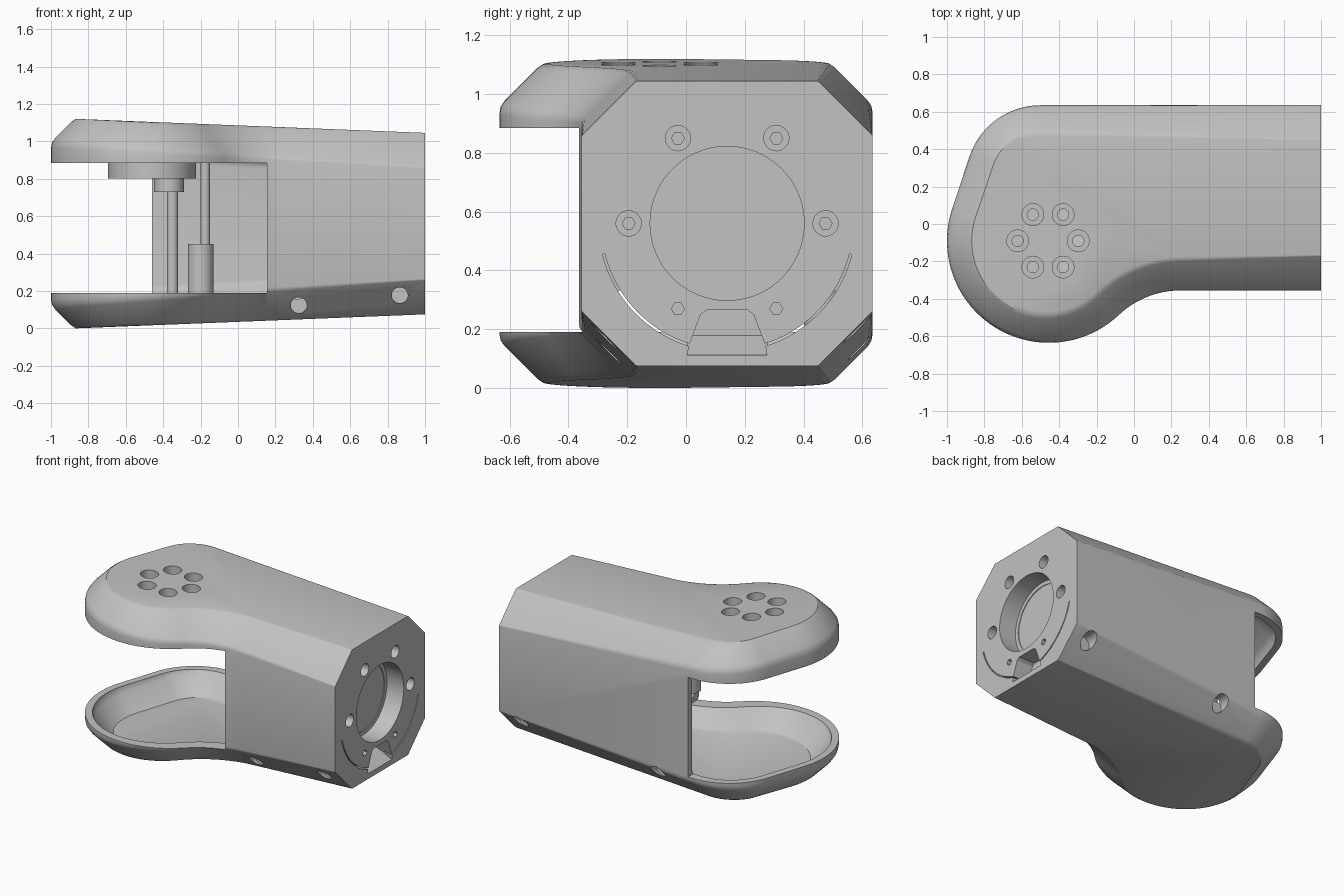
import bpy, bmesh
from math import sin, cos, radians
from mathutils import Vector

cube = bpy.data.objects.get("Cube")
if cube:
    bpy.data.objects.remove(cube, do_unlink=True)

grey = bpy.data.materials.new("satin_grey")
grey.use_nodes = True
COLOR = (0.54, 0.54, 0.54, 1)
grey.diffuse_color = COLOR
grey.node_tree.nodes["Principled BSDF"].inputs["Base Color"].default_value = COLOR


def loft(name, rings):
    """Closed solid through rings of equal point count."""
    bm = bmesh.new()
    loops = [[bm.verts.new(p) for p in ring] for ring in rings]
    n = len(loops[0])
    for a, b in zip(loops, loops[1:]):
        for i in range(n):
            j = (i + 1) % n
            bm.faces.new((a[i], a[j], b[j], b[i]))
    bm.faces.new(loops[0])
    bm.faces.new(loops[-1])
    bmesh.ops.recalc_face_normals(bm, faces=bm.faces)
    mesh = bpy.data.meshes.new(name)
    bm.to_mesh(mesh)
    bm.free()
    obj = bpy.data.objects.new(name, mesh)
    bpy.context.collection.objects.link(obj)
    mesh.materials.append(grey)
    return obj


def rod(name, a, b, r, n=40):
    a, b = Vector(a), Vector(b)
    q = (b - a).to_track_quat('Z', 'Y')
    ring = [q @ Vector((r * cos(radians(360 * i / n)), r * sin(radians(360 * i / n)), 0))
            for i in range(n)]
    return loft(name, [[a + p for p in ring], [b + p for p in ring]])


def box(name, x, y, z):
    return loft(name, [[(x[i], y[j], h) for i, j in ((0, 0), (1, 0), (1, 1), (0, 1))] for h in z])


def cut(cutter, *targets):
    cutter.hide_render = True
    for obj in targets:
        mod = obj.modifiers.new("cut", 'BOOLEAN')
        mod.operation = 'DIFFERENCE'
        mod.solver = 'EXACT'
        mod.object = cutter
        with bpy.context.temp_override(object=obj, active_object=obj, selected_objects=[obj]):
            bpy.ops.object.modifier_apply(modifier=mod.name)
    bpy.data.objects.remove(cutter, do_unlink=True)


# Plan outline: straight arm, concave neck, round head, angled side, rear corner
def floor_z(x):
    return 0.04 * (x + 0.87)


def chamfer(x):
    return 0.158 + 0.028 * x


def edge_profile(x):
    """(inset, height) from floor to side wall: a chamfer whose soft edges fade toward the arm end."""
    c, f = chamfer(x), 0.004 + 0.013 * (1 - x)
    half = [(c + f, 0), (c + 0.075 * f, 0.175 * f), (c - 0.7 * f, 0.7 * f)]
    return half + [(h, i) for i, h in half[::-1]]


def outline(end, wall, step):
    pts = []

    def place(x, px, py, nx, ny):
        inset, height = edge_profile(x)[step]
        d = inset + wall
        qx = px + nx * d
        pts.append((qx, py + ny * d, floor_z(qx if step == 0 else x) + height + wall))

    def arc(cx, cy, r, a0, a1, n, side, first=0):
        for i in range(first, n + 1):
            a = radians(a0 + (a1 - a0) * i / n)
            x = cx + r * cos(a)
            place(x, x, cy + r * sin(a), side * cos(a), side * sin(a))

    place(end, end, -0.355, 0, 1)
    arc(0.25, -0.8376, 0.4826, 90, 133.32, 16, 1)
    arc(-0.455, -0.09, 0.545, -46.68, -198.35, 44, -1, 1)
    arc(-0.5, 0.235, 0.4, 161.65, 90, 20, -1)
    place(end, end, 0.635, 0, -1)
    return pts


def shell(name, end, wall):
    lower = [outline(end, wall, step) for step in range(6)]
    upper = [[(x, y, 1.12 - z) for x, y, z in ring] for ring in lower[::-1]]
    return loft(name, lower + upper)


# Hollow housing with the open jaw at the head
housing = shell("arm_housing", 1, 0)
cut(shell("cavity", 0.82, 0.045), housing)
cut(box("jaw_gap", (-1.3, -0.46), (-1, 1), (0.19, 0.885)), housing)
cut(box("front_opening", (-0.5, 0.155), (-1, 0.3), (0.19, 0.885)), housing)

# Hub below the upper head, with six counterbored bolt holes
HX, HY = -0.46, -0.09
hub = rod("pivot_hub", (HX, HY, 0.80), (HX, HY, 1.08), 0.235, 64)
for i in range(6):
    a = radians(60 * i)
    x, y = HX + 0.162 * cos(a), HY + 0.162 * sin(a)
    cut(rod("counterbore", (x, y, 0.99), (x, y, 1.3), 0.058), housing, hub)
    cut(rod("bolt_hole", (x, y, 0.7), (x, y, 1.02), 0.03), hub)

# End plate: stepped bore and bolt recesses
CY, CZ = 0.14, 0.56
cut(rod("bore", (0.87, CY, CZ), (1.1, CY, CZ), 0.262, 80), housing)
cut(rod("inner_bore", (0.865, CY, CZ), (0.9, CY, CZ), 0.235, 80), housing)
for i in range(6):
    a = radians(60 * i)
    y, z = CY + 0.335 * cos(a), CZ + 0.335 * sin(a)
    if i < 4:
        cut(rod("bolt_recess", (0.93, y, z), (1.1, y, z), 0.043), housing)
    cut(rod("hex_socket", (0.88, y, z), (1.1, y, z), 0.022, 6), housing)

# Cable notch with a ramped floor
half = [(0.135, 0.112), (0.13, 0.145), (0.09, 0.25), (0.07, 0.265)]
profile = [(CY + y, z) for y, z in half] + [(CY - y, z) for y, z in half[::-1]]
cut(loft("notch", [[(x, y, z) for y, z in profile] for x in (0.875, 1.1)]), housing)
ramp = loft("notch_ramp", [[(0.995, y, 0.107), (0.865, y, 0.107), (0.865, y, 0.185)]
                           for y in (CY - 0.137, CY + 0.137)])


# Curved slot below the bore, deeper in its middle stretch, on each side of the notch
def slot(depth, a0, a1):
    angles = [radians(a0 + (a1 - a0) * i / 24) for i in range(25)]
    ring = [(r, a) for r, seq in ((0.429, angles), (0.437, angles[::-1])) for a in seq]
    return loft("slot", [[(x, CY + r * cos(a), CZ + r * sin(a)) for r, a in ring]
                         for x in (1 - depth, 1.1)])


for start, deep, stop in ((-14, -32, -73), (-166, -148, -107)):
    cut(slot(0.05, start, stop), housing)
    cut(slot(0.25, deep, stop), housing)

# Screw holes running straight in from the lower chamfers: lower in front, higher behind
for x, z, r, side in ((0.325, 0.123, 0.043, 1), (0.865, 0.176, 0.043, 1),
                      (-0.205, 0.145, 0.05, -1), (0.865, 0.205, 0.05, -1)):
    wall = 0.14 - side * (0.495 - chamfer(x) + z - floor_z(x))
    cut(rod("side_hole", (x, wall - 0.2 * side, z), (x, wall + 0.055 * side, z), r), housing)

# Posts inside along the rear wall
parts = [housing, hub, ramp,
         rod("thick_post", (-0.2, 0.47, 0.13), (-0.2, 0.47, 0.45), 0.068),
         rod("thin_post", (-0.175, 0.47, 0.45), (-0.175, 0.47, 1.04), 0.025),
         rod("rear_post", (-0.35, 0.5, 0.1), (-0.35, 0.5, 0.8), 0.03),
         rod("post_collar", (-0.37, 0.5, 0.73), (-0.37, 0.5, 0.98), 0.08)]

bpy.ops.object.select_all(action='DESELECT')
for part in parts:
    part.select_set(True)
bpy.context.view_layer.objects.active = housing
bpy.ops.object.shade_smooth_by_angle(angle=radians(30))
